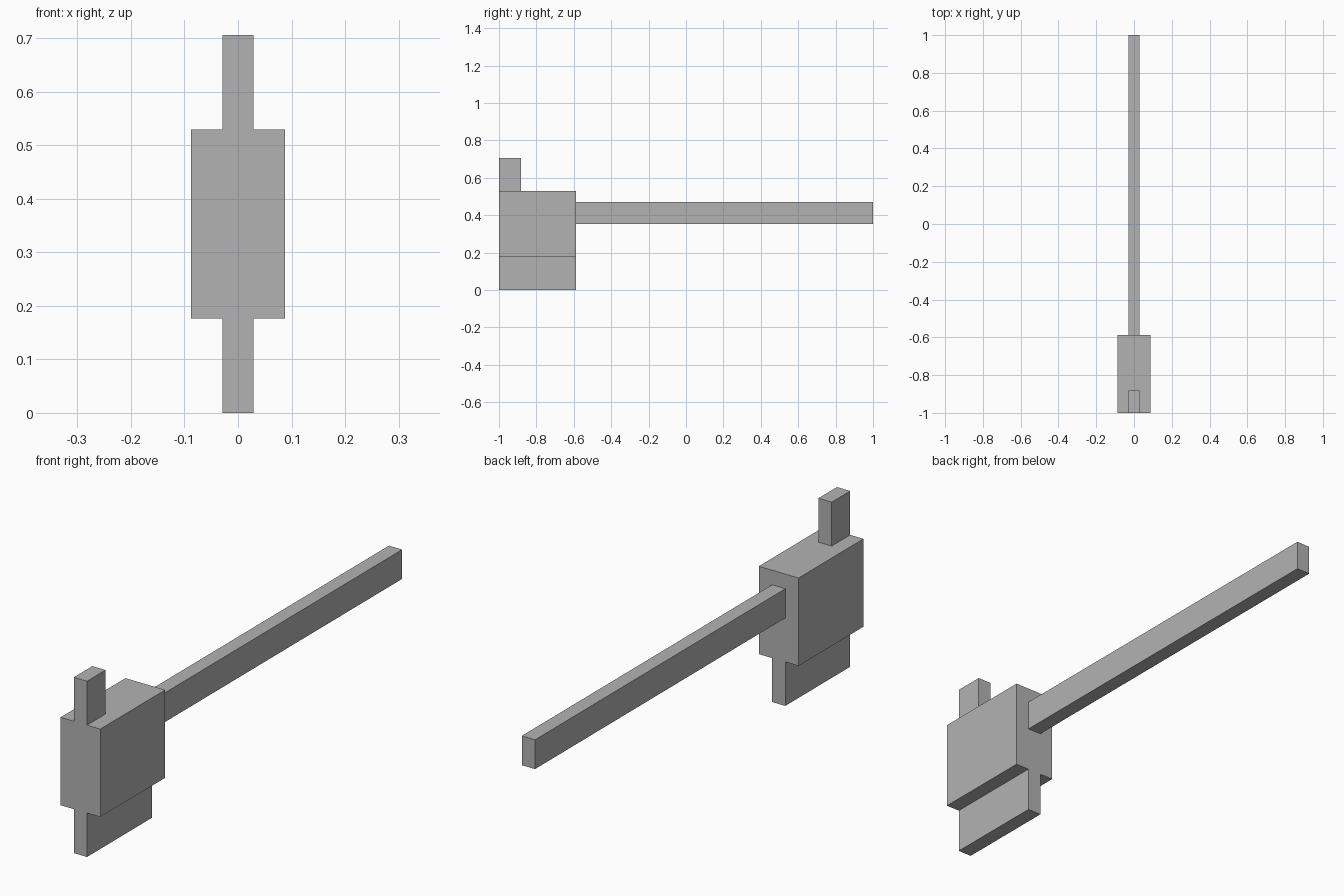
import bpy
from mathutils import Vector

cube = bpy.data.objects.get("Cube")
if cube:
    bpy.data.objects.remove(cube, do_unlink=True)

UNIT = 2 / 34  # every part sits on a grid of this step

grey = bpy.data.materials.new("plain grey")
grey.use_nodes = True
colour = (0.45, 0.45, 0.45, 1)
grey.diffuse_color = colour
grey.node_tree.nodes["Principled BSDF"].inputs["Base Color"].default_value = colour


def block(name, width, front, back, bottom, top):
    """Box centred on x, measured in grid steps from the front and the ground."""
    centre = Vector((0, (front + back) / 2 - 17, (bottom + top) / 2)) * UNIT
    size = Vector((width, back - front, top - bottom)) * UNIT
    bpy.ops.mesh.primitive_cube_add(size=1, location=centre)
    obj = bpy.context.object
    obj.name = obj.data.name = name
    obj.scale = size
    bpy.ops.object.transform_apply(location=False, rotation=False, scale=True)
    obj.data.materials.append(grey)
    return obj


# Main block with the lower fin and the upright post at its front
block("body", 3, 0, 7, 3, 9)
block("lower_fin", 1, 0, 7, 0, 3)
block("upper_post", 1, 0, 2, 9, 12)

# Long bar reaching backwards
block("rear_bar", 1, 7, 34, 6, 8)
